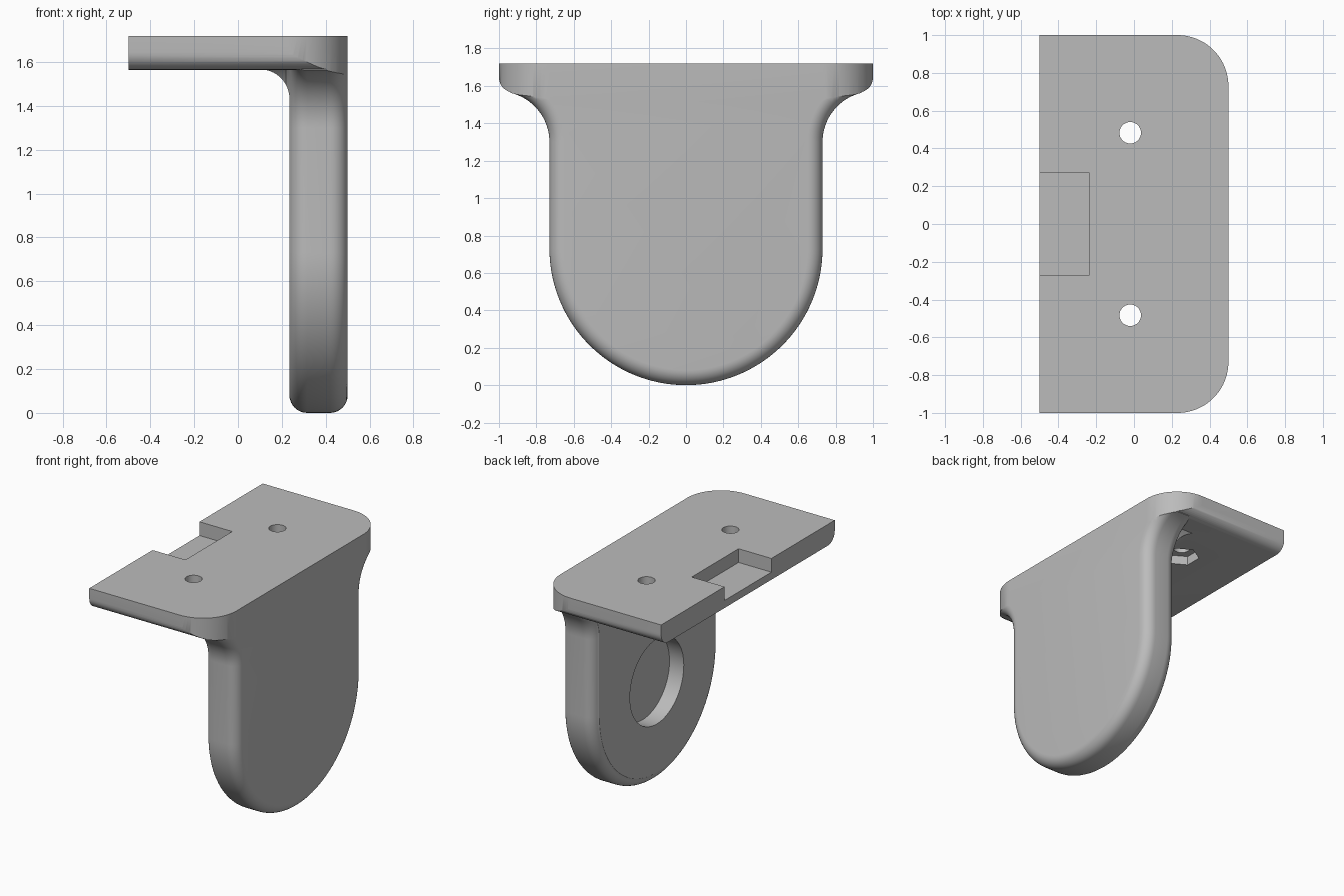
import bpy, bmesh
from math import sin, cos, pi, radians
from mathutils import Matrix

if "Cube" in bpy.data.objects:
    bpy.data.objects.remove(bpy.data.objects["Cube"], do_unlink=True)

TOP, UNDER = 1.72, 1.565      # plate faces
INNER, OUTER = 0.235, 0.5     # leg faces
ROUND, HALF = 0.08, 0.73      # edge rounding, leg half width

grey = bpy.data.materials.new("plain_grey")
grey.use_nodes = True
grey.diffuse_color = (0.5, 0.5, 0.5, 1)
grey.node_tree.nodes["Principled BSDF"].inputs["Base Color"].default_value = (0.5, 0.5, 0.5, 1)


def arc(cx, cy, r, a0, a1, n=16):
    angles = [radians(a0 + (a1 - a0) * i / n) for i in range(n + 1)]
    return [(cx + r * cos(a), cy + r * sin(a)) for a in angles]


def loft(name, rings):
    """Closed solid through rings that share one point count."""
    bm = bmesh.new()
    rows = [[bm.verts.new(p) for p in ring] for ring in rings]
    n = len(rows[0])
    for a, b in zip(rows, rows[1:]):
        for i in range(n):
            j = (i + 1) % n
            bm.faces.new((a[i], a[j], b[j], b[i]))
    bm.faces.new(rows[0])
    bm.faces.new(rows[-1])
    bmesh.ops.recalc_face_normals(bm, faces=bm.faces)
    mesh = bpy.data.meshes.new(name)
    bm.to_mesh(mesh)
    bm.free()
    mesh.materials.append(grey)
    obj = bpy.data.objects.new(name, mesh)
    bpy.context.collection.objects.link(obj)
    return obj


def extrude(name, points, axis, lo, hi):
    """Extrude a 2D outline along x, y or z."""
    place = {"x": lambda p, t: (t, p[0], p[1]),
             "y": lambda p, t: (p[0], t, p[1]),
             "z": lambda p, t: (p[0], p[1], t)}[axis]
    return loft(name, [[place(p, t) for p in points] for t in (lo, hi)])


def combine(target, tool, operation):
    mod = target.modifiers.new(operation, "BOOLEAN")
    mod.operation, mod.object, mod.solver = operation, tool, "EXACT"
    bpy.context.view_layer.objects.active = target
    bpy.ops.object.modifier_apply(modifier=mod.name)
    bpy.data.objects.remove(tool, do_unlink=True)


def mirrored(half):
    return half + [(-y, z) for y, z in reversed(half)]


def leg_outline(d):
    """Tongue with flared shoulders, drawn inwards by d."""
    half = arc(0, HALF, HALF - d, -89, 0, 40)
    flare = arc(1, 1.30, 0.27 + d, 180, 103)
    return mirrored(half + flare + [(flare[-1][0], 1.66)])


# Leg: outlines stacked along x with rounded front and back edges
steps = [(0.09, ROUND), (0.22, ROUND)]
for i in range(1, 9):
    a = pi / 2 * i / 8
    steps.append((INNER + ROUND * (1 - cos(a)), ROUND * (1 - sin(a))))
for i in range(9):
    a = pi / 2 * i / 8
    steps.append((OUTER - ROUND * (1 - sin(a)), ROUND * (1 - cos(a))))
steps.append((OUTER + 0.02, ROUND))
leg = loft("leg", [[(x, y, z) for y, z in leg_outline(d)] for x, d in steps])

# Hollow under the plate, leaving a fillet on the inside corner
hollow = [(0, -0.2), (INNER, -0.2)] + arc(0.1, 1.432, 0.135, 0, 90) + [(0, 1.567)]
combine(leg, extrude("hollow", hollow, "y", -1.2, 1.2), "DIFFERENCE")

# Plate: rounded lower side edges, joined to the leg
ends = arc(1 - ROUND, UNDER + ROUND, ROUND, -90, 0, 10) + [(1, TOP + 0.05)]
bracket = extrude("bracket", mirrored(ends), "x", -0.6, 0.6)
combine(bracket, leg, "UNION")

# Trim to the plan outline with two rounded corners
plan = ([(-0.5, -1)] + arc(0.23, -0.73, 0.27, -90, 0, 20)
        + arc(0.23, 0.73, 0.27, 0, 90, 20) + [(-0.5, 1)])
combine(bracket, extrude("trim", plan, "z", -0.2, TOP), "INTERSECT")

# Notch in the plate edge
notch = [(-0.6, -0.27), (-0.235, -0.27), (-0.235, 0.27), (-0.6, 0.27)]
combine(bracket, extrude("notch", notch, "z", TOP - 0.1, 1.9), "DIFFERENCE")

# Screw holes with hexagonal pockets underneath
for side in (-1, 1):
    hole = arc(-0.02, side * 0.483, 0.057, 0, 350, 35)
    combine(bracket, extrude("hole", hole, "z", 1.5, 1.9), "DIFFERENCE")
    hexagon = arc(-0.02, side * 0.483, 0.12, 30, 330, 5)
    combine(bracket, extrude("pocket", hexagon, "z", 1.5, UNDER + 0.065), "DIFFERENCE")

# Round recess on the inner face of the leg
disc = arc(0, HALF, 0.31, 0, 355, 71)
combine(bracket, extrude("recess", disc, "x", 0.1, INNER + 0.115), "DIFFERENCE")

bpy.ops.object.select_all(action="DESELECT")
bracket.select_set(True)
bpy.context.view_layer.objects.active = bracket
bpy.ops.object.shade_smooth_by_angle(angle=radians(30))
